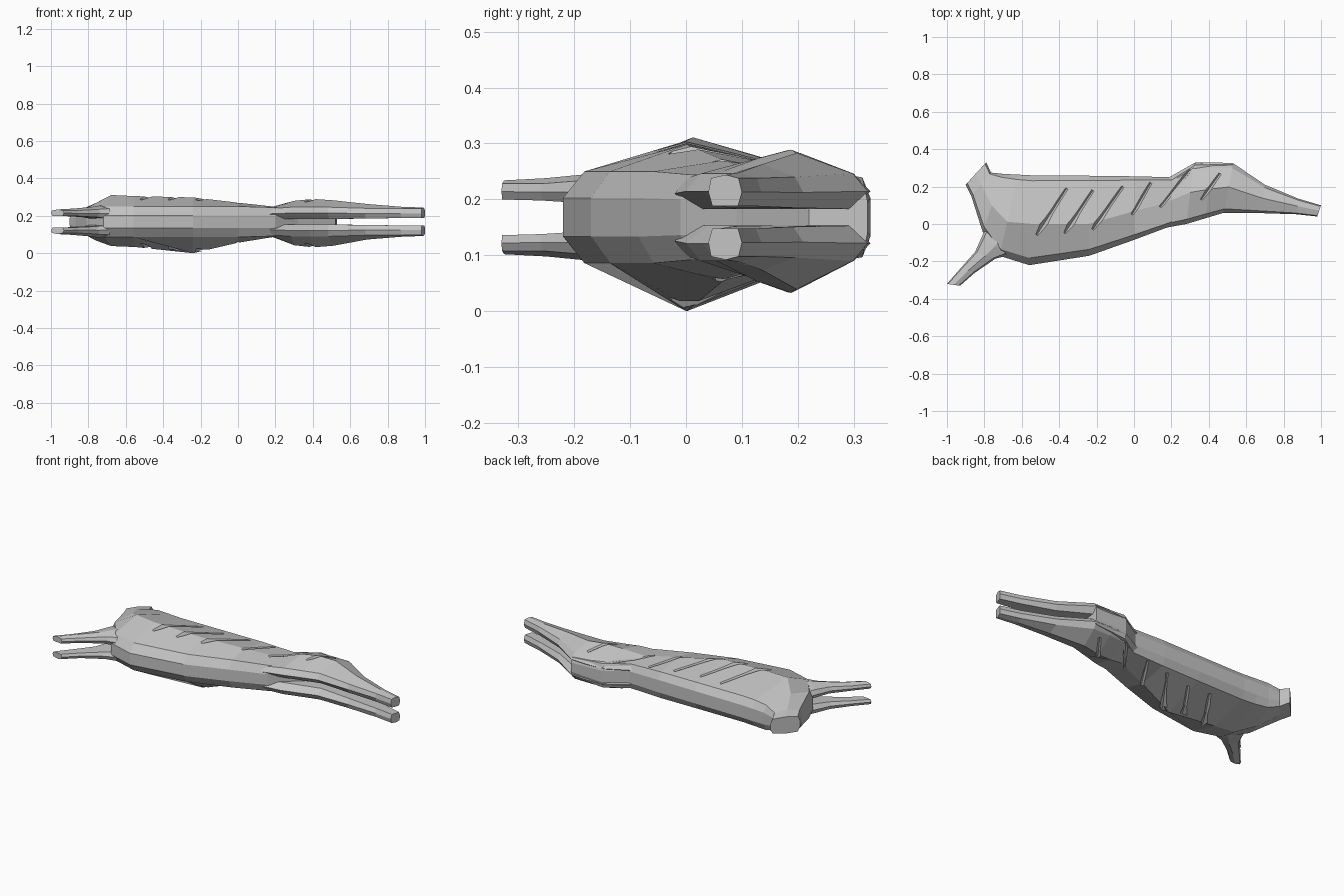
import bpy
import bmesh
from mathutils import Vector
from mathutils.bvhtree import BVHTree

cube = bpy.data.objects.get("Cube")
if cube:
    bpy.data.objects.remove(cube, do_unlink=True)

MID = 0.168  # height of the plane between left and right halves

GREY = (0.55, 0.55, 0.55, 1)
mat = bpy.data.materials.new("plain grey")
mat.use_nodes = True
mat.diffuse_color = GREY
bsdf = mat.node_tree.nodes["Principled BSDF"]
bsdf.inputs["Base Color"].default_value = GREY
bsdf.inputs["Roughness"].default_value = 0.8


def loft(name, rings):
    """Skin a row of equal-sized rings and close both ends."""
    bm = bmesh.new()
    rows = [[bm.verts.new(p) for p in ring] for ring in rings]
    n = len(rows[0])
    for a, b in zip(rows, rows[1:]):
        for i in range(n):
            j = (i + 1) % n
            bm.faces.new((a[i], a[j], b[j], b[i]))
    bm.faces.new(rows[0])
    bm.faces.new(rows[-1])
    bmesh.ops.recalc_face_normals(bm, faces=bm.faces)
    mesh = bpy.data.meshes.new(name)
    bm.to_mesh(mesh)
    bm.free()
    mesh.materials.append(mat)
    obj = bpy.data.objects.new(name, mesh)
    bpy.context.collection.objects.link(obj)
    return obj


def ring(belly, back, outline):
    """Place (fraction from belly to back, height) pairs on a slice."""
    b, t = Vector(belly), Vector(back)
    return [(*b.lerp(t, f), MID + h) for f, h in outline]


def torso_ring(belly, back, edge, top, bottom, mid):
    up = [(0, edge * 0.42), (0.08, edge), (mid, top), (0.94, edge * 0.95), (1, edge * 0.45)]
    down = [(f, -h) for f, h in up]
    down[2] = (mid, -bottom)
    return ring(belly, back, up + down[::-1])


# Torso from the neck stump to the rump
torso = loft("torso", [torso_ring(*s) for s in (
    ((-0.90, 0.21), (-0.79, 0.33), 0.045, 0.05, 0.05, 0.5),
    ((-0.87, 0.15), (-0.765, 0.275), 0.055, 0.065, 0.065, 0.5),
    ((-0.81, -0.04), (-0.70, 0.268), 0.078, 0.10, 0.10, 0.45),
    ((-0.72, -0.17), (-0.62, 0.264), 0.082, 0.143, 0.13, 0.42),
    ((-0.56, -0.22), (-0.54, 0.26), 0.082, 0.137, 0.135, 0.46),
    ((-0.24, -0.17), (-0.24, 0.258), 0.082, 0.130, 0.168, 0.40),
    ((0.00, -0.085), (0.00, 0.255), 0.082, 0.102, 0.112, 0.45),
    ((0.20, -0.01), (0.20, 0.25), 0.076, 0.080, 0.080, 0.5),
    ((0.32, 0.09), (0.33, 0.33), 0.075, 0.09, 0.09, 0.5),
    ((0.52, 0.22), (0.53, 0.325), 0.06, 0.06, 0.06, 0.5),
)])

# Paired limbs: near edge, far edge, inner height, edge height, bulge height
HIND = (
    ((0.17, -0.02), (0.18, 0.245), 0.015, 0.070, 0.078),
    ((0.28, 0.00), (0.32, 0.325), 0.015, 0.078, 0.112),
    ((0.38, 0.03), (0.42, 0.33), 0.015, 0.078, 0.122),
    ((0.48, 0.06), (0.53, 0.325), 0.015, 0.078, 0.115),
    ((0.68, 0.058), (0.70, 0.21), 0.017, 0.072, 0.095),
    ((0.87, 0.052), (0.88, 0.135), 0.020, 0.070, 0.080),
    ((0.98, 0.04), (1.00, 0.10), 0.020, 0.070, 0.076),
)
FORE = (
    ((-0.76, 0.06), (-0.58, -0.04), 0.015, 0.065, 0.085),
    ((-0.81, -0.06), (-0.68, -0.17), 0.018, 0.070, 0.086),
    ((-0.85, -0.15), (-0.74, -0.185), 0.025, 0.066, 0.078),
    ((-0.93, -0.24), (-0.85, -0.26), 0.030, 0.060, 0.070),
    ((-1.00, -0.32), (-0.93, -0.33), 0.032, 0.060, 0.066),
)


def limb(name, stations, side):
    rings = []
    for near, far, inner, edge, bulge in stations:
        if side < 0 and bulge > 0.1:
            bulge *= 1.12
        outline = [(0.12, inner), (0, (inner + edge) / 2), (0.08, edge), (0.52, bulge),
                   (0.9, edge), (1, (inner + edge) / 2), (0.88, inner)]
        rings.append(ring(near, far, [(f, h * side) for f, h in outline]))
    return loft(name, rings)


haunches = []
for side, label in ((1, "upper"), (-1, "lower")):
    haunches.append(limb(label + "_hind_leg", HIND, side))
    limb(label + "_foreleg", FORE, side)

# Slanted V-shaped slashes on both flanks
SLASHES = (
    ((-0.52, -0.06), (-0.36, 0.19)), ((-0.37, -0.05), (-0.22, 0.18)),
    ((-0.22, -0.03), (-0.06, 0.20)), ((-0.01, 0.05), (0.09, 0.22)),
    ((0.14, 0.09), (0.30, 0.29)), ((0.36, 0.13), (0.46, 0.27)),
)
bpy.context.view_layer.update()
graph = bpy.context.evaluated_depsgraph_get()
flanks = [torso] + haunches
trees = [BVHTree.FromObject(o, graph) for o in flanks]


def surface(p, side):
    hits = [t.ray_cast(Vector((*p, MID + side)), Vector((0, 0, -side)))[0] for t in trees]
    return max((h.z for h in hits if h), key=lambda z: z * side, default=MID + side * 0.08)


cutters = []
for side in (1, -1):
    for start, end in SLASHES:
        a, b = Vector(start), Vector(end)
        across = (b - a).normalized().orthogonal() * 0.02
        rings = []
        for f, depth in ((0, 0.008), (0.5, 0.018), (1, 0.012)):
            p = a.lerp(b, f)
            z = surface(p, side)
            rings.append([(*p, z - depth * side), (*(p + across), z + 0.02 * side),
                          (*(p - across), z + 0.02 * side)])
        cutters.append(loft("slash_cutter", rings))

# Carve the slashes, then drop the cutters
group = bpy.data.collections.new("slash_cutters")
for c in cutters:
    group.objects.link(c)
for obj in flanks:
    mod = obj.modifiers.new("slashes", 'BOOLEAN')
    mod.operation = 'DIFFERENCE'
    mod.solver = 'EXACT'
    mod.operand_type = 'COLLECTION'
    mod.collection = group
bpy.context.view_layer.update()
graph = bpy.context.evaluated_depsgraph_get()
carved = [bpy.data.meshes.new_from_object(o.evaluated_get(graph)) for o in flanks]
for obj, mesh in zip(flanks, carved):
    obj.modifiers.clear()
    obj.data = mesh
for c in cutters:
    bpy.data.objects.remove(c, do_unlink=True)
bpy.data.collections.remove(group)
